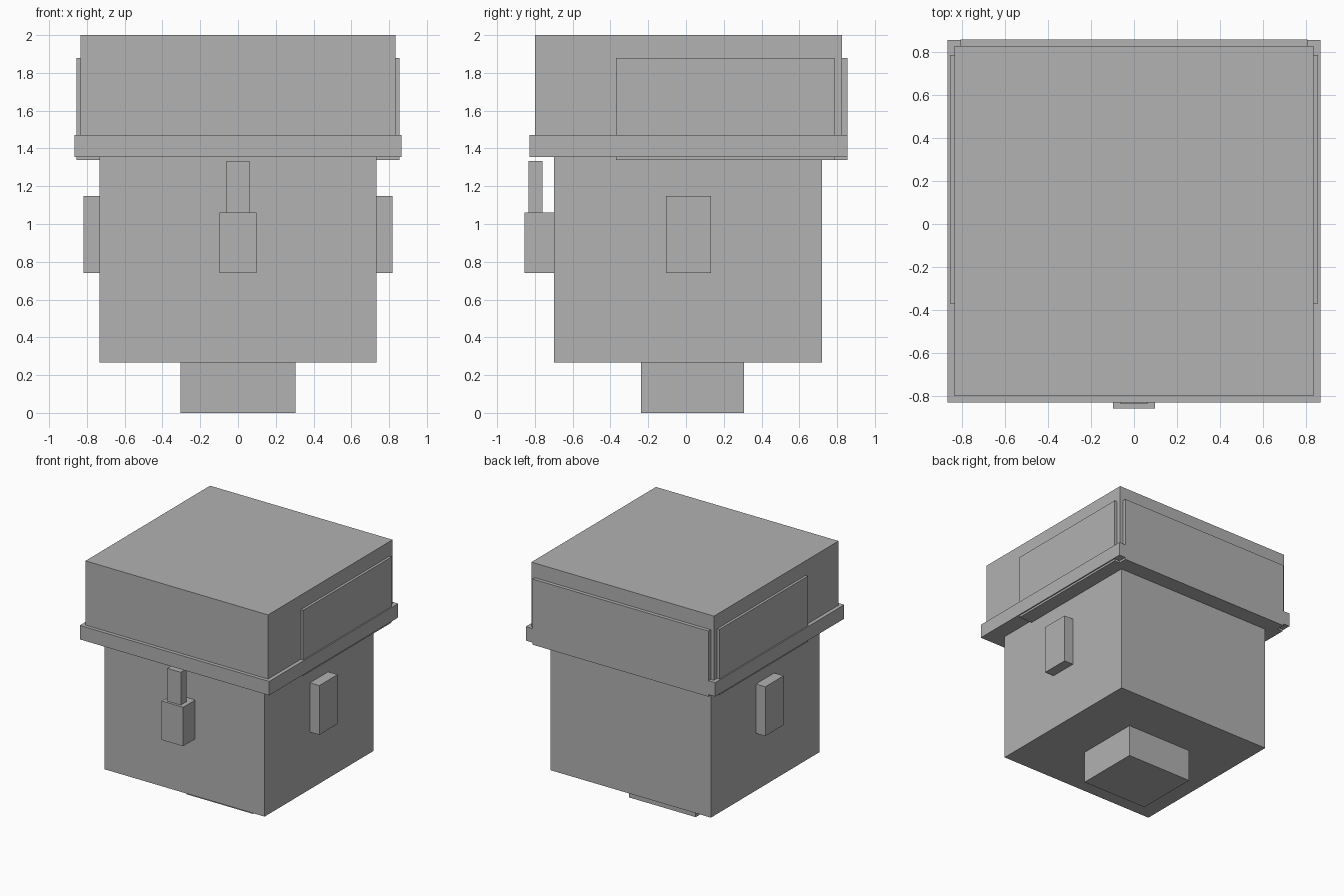
import bpy
import bmesh
from mathutils import Matrix, Vector

default = bpy.data.objects.get("Cube")
if default:
    bpy.data.objects.remove(default, do_unlink=True)

# Single plain grey
grey = bpy.data.materials.new("plain_grey")
grey.use_nodes = True
colour = (0.445, 0.445, 0.445, 1)
grey.diffuse_color = colour
grey.node_tree.nodes["Principled BSDF"].inputs["Base Color"].default_value = colour


def box(name, xs, ys, zs):
    """Flat-sided block spanning the given (min, max) ranges."""
    low, high = (Vector(c) for c in zip(xs, ys, zs))
    bm = bmesh.new()
    bmesh.ops.create_cube(bm, size=1)
    bmesh.ops.transform(bm, verts=bm.verts, matrix=Matrix.LocRotScale(
        (low + high) / 2, None, high - low))
    mesh = bpy.data.meshes.new(name)
    bm.to_mesh(mesh)
    bm.free()
    mesh.materials.append(grey)
    obj = bpy.data.objects.new(name, mesh)
    bpy.context.collection.objects.link(obj)
    return obj


def centred(name, half_width, ys, zs):
    return box(name, (-half_width, half_width), ys, zs)


def pair(name, inner, outer, ys, zs):
    box("left_" + name, (inner, outer), ys, zs)
    box("right_" + name, (-outer, -inner), ys, zs)


# Neck and head
centred("neck", 0.304, (-0.238, 0.307), (0, 0.268))
centred("head", 0.732, (-0.698, 0.72), (0.268, 1.355))

# Features on the head
pair("ear", 0.732, 0.817, (-0.106, 0.132), (0.74, 1.147))
centred("nose", 0.098, (-0.856, -0.698), (0.74, 1.062))
centred("nose_guard", 0.062, (-0.835, -0.761), (1.062, 1.333))

# Hat with a projecting band
centred("hat_crown", 0.834, (-0.799, 0.826), (1.47, 2.0))
centred("hat_band", 0.865, (-0.829, 0.855), (1.355, 1.47))

# Raised panels on the sides and back of the hat
pair("hat_side_panel", 0.72, 0.855, (-0.37, 0.785), (1.338, 1.88))
centred("hat_back_panel", 0.805, (0.71, 0.856), (1.338, 1.88))
